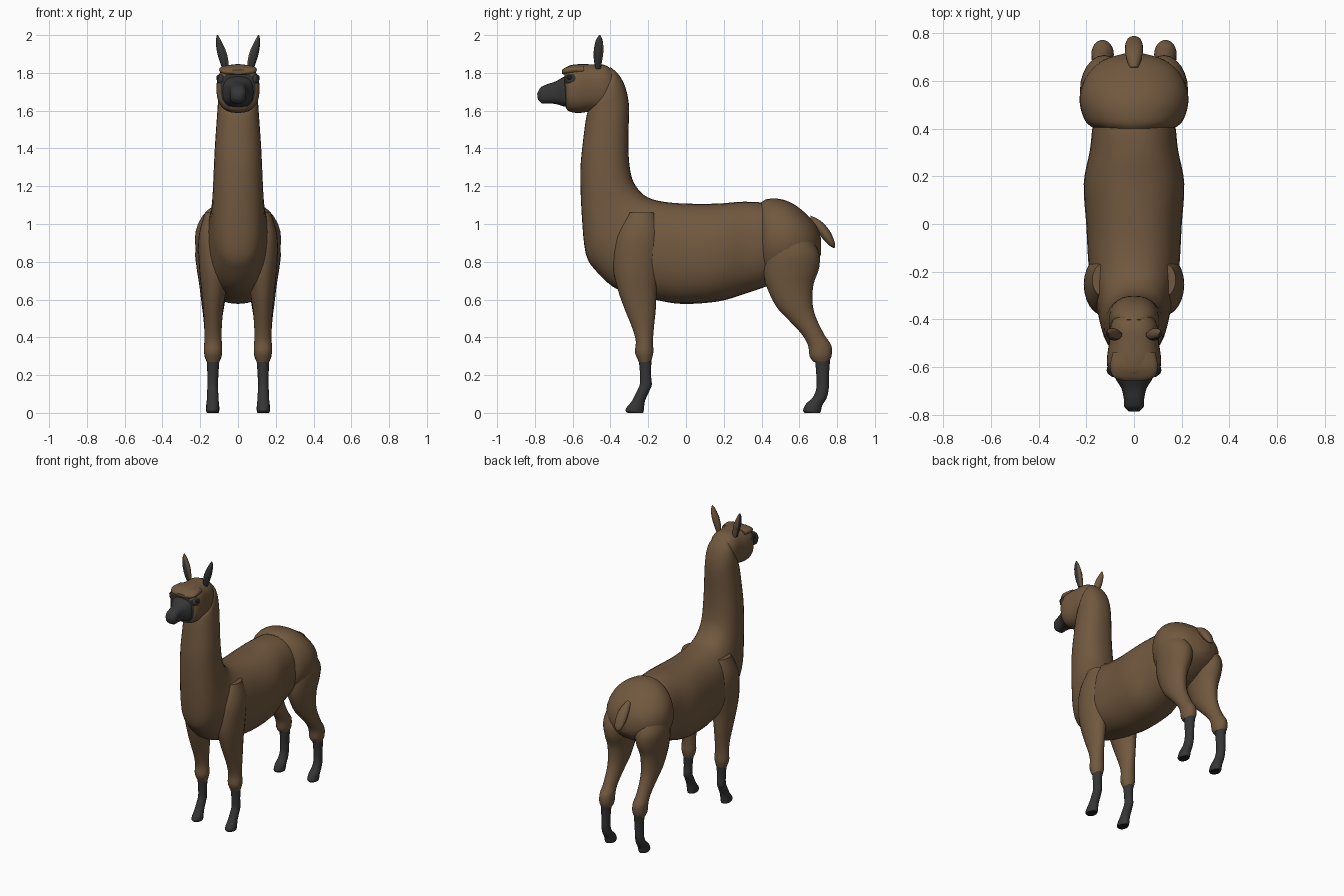
import bpy, bmesh, math
from mathutils import Vector


def material(name, rgb):
    m = bpy.data.materials.new(name)
    m.diffuse_color = (*rgb, 1)
    return m


BROWN = material("brown_wool", (0.165, 0.098, 0.049))
DARK = material("charcoal", (0.036, 0.036, 0.038))
BLACK = material("near_black", (0.012, 0.012, 0.013))


def smooth_rings(rings, steps):
    """Catmull-Rom interpolation of the ring parameters."""
    out = []
    for i in range(len(rings) - 1):
        p = [rings[max(0, min(len(rings) - 1, i + k))] for k in (-1, 0, 1, 2)]
        for s in range(steps):
            t = s / steps
            out.append([0.5 * (2 * b + (c - a) * t + (2 * a - 5 * b + 4 * c - d) * t * t
                               + (3 * b - a - 3 * c + d) * t ** 3) for a, b, c, d in zip(*p)])
    out.append(list(rings[-1]))
    return out


def finish(bm, name, mats, rule=None, angle=40):
    bmesh.ops.recalc_face_normals(bm, faces=bm.faces)
    bm.normal_update()
    if rule:
        for f in bm.faces:
            f.material_index = rule(f)
    me = bpy.data.meshes.new(name)
    bm.to_mesh(me)
    bm.free()
    for m in mats:
        me.materials.append(m)
    ob = bpy.data.objects.new(name, me)
    bpy.context.collection.objects.link(ob)
    bpy.ops.object.select_all(action='DESELECT')
    ob.select_set(True)
    bpy.context.view_layer.objects.active = ob
    bpy.ops.object.shade_smooth_by_angle(angle=math.radians(angle))
    return ob


def loft(name, rings, mats, side=1, power=2.0, n=24, steps=4, rule=None):
    """Ring = (y, z) of one edge, (y, z) of the opposite edge, half width, centre x."""
    bm = bmesh.new()
    loops = []
    for ya, za, yb, zb, w, x in smooth_rings(rings, steps):
        loop = []
        for k in range(n):
            t = 2 * math.pi * k / n
            c, s = math.cos(t), math.sin(t)
            c = math.copysign(abs(c) ** (2 / power), c)
            s = math.copysign(abs(s) ** (2 / power), s)
            loop.append(bm.verts.new((side * (x + w * s), (ya + yb) / 2 + c * (ya - yb) / 2,
                                      (za + zb) / 2 + c * (za - zb) / 2)))
        loops.append(loop)
    for a, b in zip(loops, loops[1:]):
        for k in range(n):
            bm.faces.new((a[k], a[(k + 1) % n], b[(k + 1) % n], b[k]))
    bm.faces.new(loops[0])
    bm.faces.new(loops[-1])
    return finish(bm, name, mats, rule)


def central(rings):
    return [(*r, 0) for r in rings]


# Trunk sweeping from the loins forward and up into the neck
loft("trunk_and_neck", central([
    (.58, 1.00, .58, .75, .10), (.45, 1.10, .45, .68, .165), (.31, 1.118, .31, .63, .185),
    (.17, 1.108, .17, .59, .211), (.00, 1.108, -.02, .577, .20), (-.12, 1.118, -.17, .60, .193),
    (-.20, 1.14, -.30, .63, .182), (-.25, 1.18, -.39, .67, .163), (-.285, 1.24, -.475, .75, .148),
    (-.30, 1.32, -.53, .84, .138), (-.305, 1.40, -.552, 1.05, .131),
    (-.305, 1.48, -.559, 1.28, .124), (-.302, 1.57, -.545, 1.44, .116),
    (-.304, 1.65, -.525, 1.58, .108), (-.325, 1.735, -.50, 1.62, .104),
    (-.36, 1.795, -.46, 1.68, .09), (-.40, 1.83, -.43, 1.75, .05)]),
    [BROWN], power=2.3, n=32)

# Hindquarters shell over the back of the trunk
loft("hindquarters", central([
    (.40, 1.115, .40, .70, .165), (.43, 1.132, .43, .70, .203), (.50, 1.132, .50, .70, .227),
    (.57, 1.105, .57, .72, .222), (.64, 1.05, .64, .76, .188), (.69, .99, .69, .80, .125),
    (.716, .92, .716, .84, .04)]), [BROWN], power=2.1, n=32)

# Head with a dark front mask
loft("head", central([
    (-.36, 1.78, -.36, 1.64, .06), (-.42, 1.838, -.42, 1.61, .096), (-.50, 1.845, -.50, 1.597, .105),
    (-.57, 1.846, -.57, 1.588, .114), (-.62, 1.838, -.62, 1.597, .106),
    (-.645, 1.82, -.638, 1.62, .08)]), [BROWN, DARK], power=2.5, n=32,
    rule=lambda f: int(f.calc_center_median().y < -.634 and f.calc_center_median().z < 1.79))

# Muzzle
loft("muzzle", central([
    (-.60, 1.795, -.60, 1.615, .088), (-.645, 1.78, -.645, 1.622, .08), (-.69, 1.755, -.69, 1.635, .053),
    (-.735, 1.74, -.73, 1.638, .043), (-.77, 1.722, -.762, 1.638, .041),
    (-.788, 1.69, -.784, 1.658, .022)]), [DARK], power=2.7)

# Forehead brow overhanging the muzzle
loft("brow", central([
    (-.54, 1.842, -.54, 1.79, .09), (-.60, 1.842, -.60, 1.79, .10),
    (-.64, 1.828, -.64, 1.79, .088), (-.657, 1.815, -.657, 1.795, .05)]), [BROWN], power=2.5)

# Tail
loft("tail", central([
    (.66, 1.045, .65, .99, .02), (.715, 1.015, .69, .965, .034), (.76, .965, .725, .92, .038),
    (.787, .905, .76, .885, .028), (.788, .875, .78, .873, .006)]), [BROWN], n=16)


def sole(f):
    return int(f.calc_center_median().z < .03 and f.normal.z < -.4)


def ellipsoid(name, centre, radii, mat):
    bm = bmesh.new()
    bmesh.ops.create_uvsphere(bm, u_segments=16, v_segments=10, radius=1)
    for v in bm.verts:
        v.co = Vector(c + r * p for c, r, p in zip(centre, radii, v.co))
    return finish(bm, name, [mat])


for label, s in (("right", 1), ("left", -1)):
    # Hind leg: thigh to hock, then shank and foot
    loft("hind_leg_" + label, [
        (.62, .98, .45, .98, .07, .125), (.70, .86, .42, .86, .10, .126), (.705, .77, .41, .75, .092, .126),
        (.675, .68, .43, .66, .074, .13), (.67, .58, .48, .56, .06, .132), (.69, .50, .535, .50, .05, .133),
        (.735, .41, .61, .42, .044, .133), (.768, .36, .645, .36, .047, .132),
        (.772, .31, .655, .30, .046, .132), (.76, .275, .675, .27, .035, .132)], [BROWN], s)
    loft("hind_shank_" + label, [
        (.763, .285, .683, .28, .034, .132), (.757, .20, .69, .20, .029, .133),
        (.756, .13, .69, .13, .028, .134), (.745, .08, .67, .08, .03, .134),
        (.722, .04, .637, .05, .034, .134), (.715, .012, .62, .015, .035, .134),
        (.71, 0, .628, 0, .031, .134)], [DARK, BLACK], s, rule=sole)

    # Front leg: shoulder to knee, then shank and foot
    loft("front_leg_" + label, [
        (-.17, 1.06, -.30, 1.06, .04, .135), (-.13, .93, -.37, .93, .082, .127),
        (-.14, .77, -.385, .77, .082, .124), (-.155, .65, -.36, .65, .066, .128),
        (-.16, .55, -.325, .55, .053, .131), (-.17, .45, -.285, .45, .046, .132),
        (-.175, .38, -.266, .38, .046, .132), (-.173, .32, -.27, .32, .048, .132),
        (-.185, .27, -.25, .27, .034, .132)], [BROWN], s)
    loft("front_shank_" + label, [
        (-.182, .28, -.25, .28, .034, .132), (-.186, .21, -.244, .21, .029, .133),
        (-.181, .15, -.245, .15, .028, .134), (-.192, .12, -.26, .115, .029, .134),
        (-.215, .07, -.285, .065, .031, .134), (-.222, .03, -.313, .03, .034, .134),
        (-.224, .01, -.32, .012, .034, .134), (-.228, 0, -.31, 0, .03, .134)],
        [DARK, BLACK], s, rule=sole)

    # Ear, dark on the outward front face
    loft("ear_" + label, [
        (-.452, 1.82, -.478, 1.82, .017, .066), (-.443, 1.87, -.488, 1.87, .024, .076),
        (-.437, 1.92, -.488, 1.92, .024, .089), (-.441, 1.97, -.478, 1.97, .014, .103),
        (-.453, 2.0, -.46, 2.0, .003, .109)], [BROWN, DARK], s, n=16,
        rule=lambda f, s=s: int(f.normal.x * s * .75 - f.normal.y * .66 > 0))

    # Eye and the dark patch around it
    ellipsoid("eye_patch_" + label, (s * .086, -.605, 1.765), (.027, .038, .032), DARK)
    ellipsoid("eye_" + label, (s * .099, -.614, 1.775), (.016, .02, .015), BLACK)
